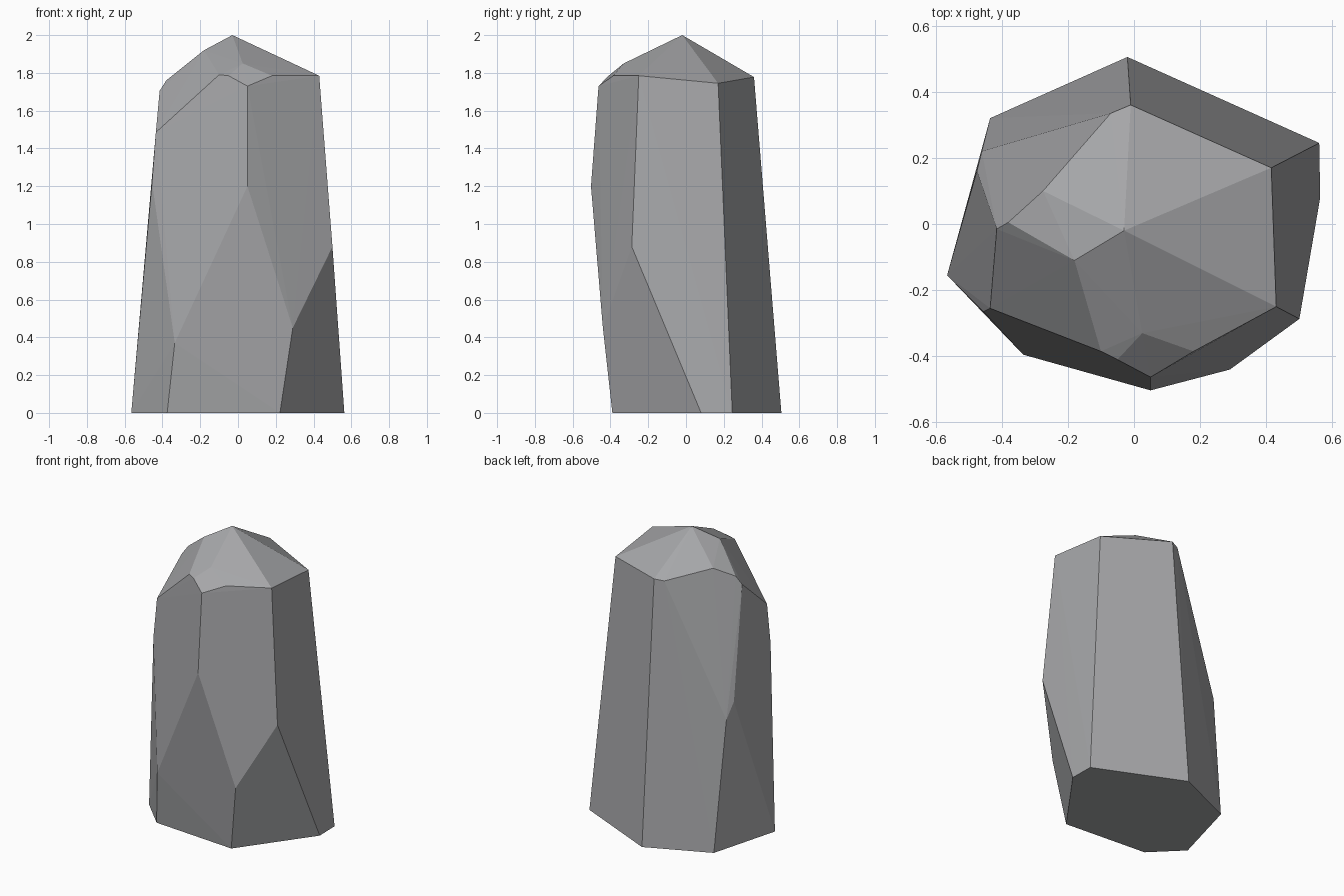
import bpy, bmesh

# Corner points of the faceted rock, ring by ring
base = [(-0.565, -0.155), (-0.375, -0.345), (0.222, -0.39), (0.563, 0.08),
        (0.56, 0.245), (-0.02, 0.505), (-0.435, 0.32)]
waist = [(-0.335, -0.395, 0.37), (0.29, -0.44, 0.45), (0.5, -0.287, 0.88),
         (0.05, -0.503, 1.2), (-0.455, -0.265, 1.22),
         (-0.475, 0.16, 0.985), (-0.46, 0.22, 0.88)]
shoulder = [(0.05, -0.463, 1.73), (0.43, -0.25, 1.785), (0.415, 0.17, 1.745),
            (-0.01, 0.36, 1.778), (-0.07, 0.335, 1.77), (-0.415, -0.015, 1.705),
            (-0.435, -0.255, 1.485), (-0.05, -0.41, 1.785),
            (-0.1, -0.385, 1.79), (0.18, -0.385, 1.785)]
crown = [(-0.03, -0.02, 2.0), (-0.18, -0.11, 1.92), (-0.275, 0.1, 1.822),
         (-0.38, 0.005, 1.76), (0.025, -0.33, 1.85)]

# Wrap the corners in a flat-faced convex skin
bm = bmesh.new()
for p in [(x, y, 0) for x, y in base] + waist + shoulder + crown:
    bm.verts.new(p)
bmesh.ops.convex_hull(bm, input=bm.verts[:])
loose = [v for v in bm.verts if not v.link_faces]
bmesh.ops.delete(bm, geom=loose, context='VERTS')
bmesh.ops.recalc_face_normals(bm, faces=bm.faces[:])

mesh = bpy.data.meshes.new("standing_rock")
bm.to_mesh(mesh)
bm.free()
rock = bpy.data.objects.new("standing_rock", mesh)
bpy.context.collection.objects.link(rock)

# Dark grey stone
stone = bpy.data.materials.new("stone")
stone.diffuse_color = (0.385, 0.388, 0.4, 1)
mesh.materials.append(stone)
